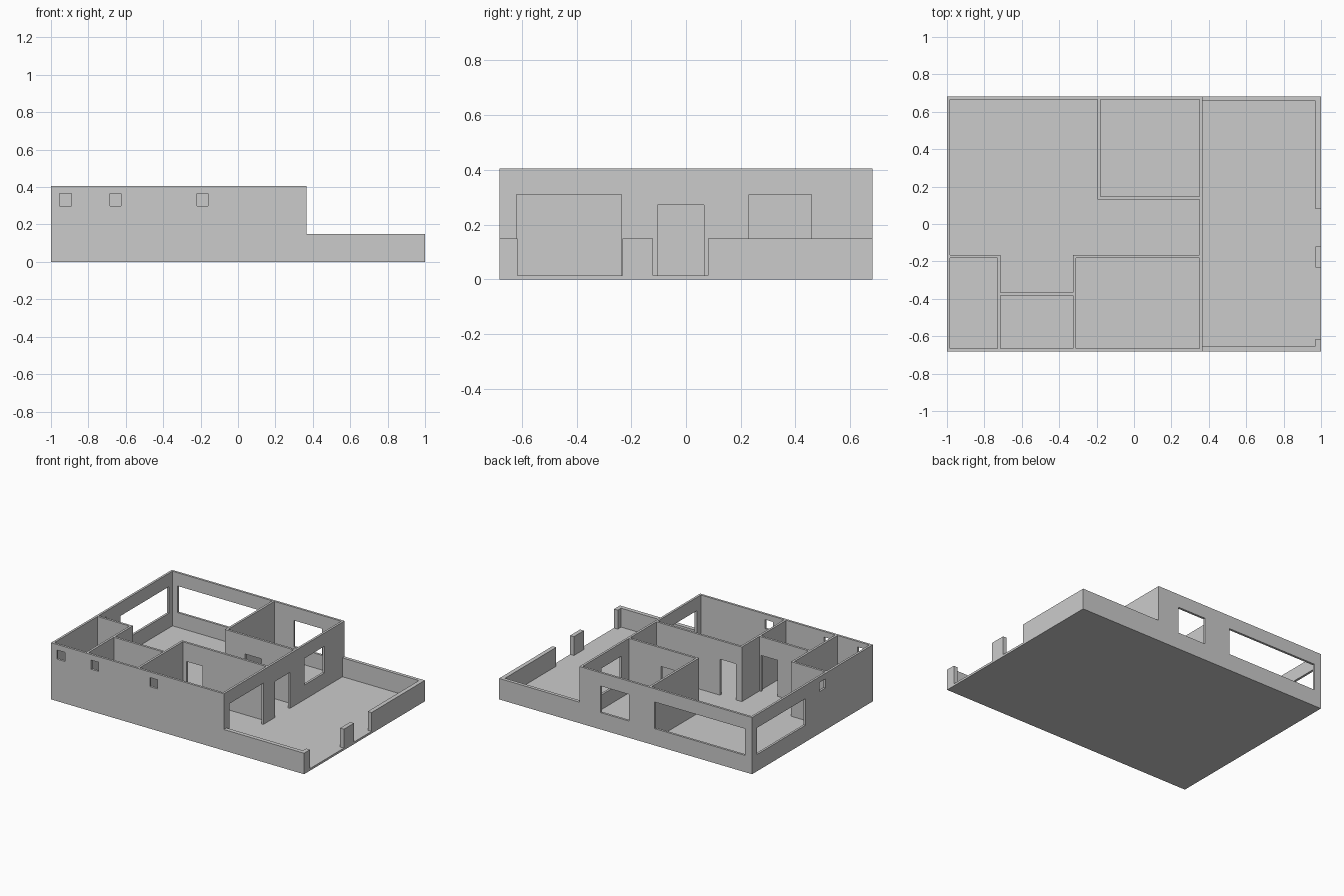
import bpy
import bmesh
from mathutils import Vector

cube = bpy.data.objects.get("Cube")
if cube:
    bpy.data.objects.remove(cube, do_unlink=True)

# Single plaster colour
plaster = bpy.data.materials.new("plaster_grey")
plaster.use_nodes = True
GREY = (0.6, 0.6, 0.6, 1)
plaster.diffuse_color = GREY
plaster.node_tree.nodes["Principled BSDF"].inputs["Base Color"].default_value = GREY

# Main dimensions
FLOOR = 0.015
TOP = 0.405
YARD_TOP = 0.15
T = 0.016
SIDE = 0.682
HOUSE_X = 0.365
DOOR = (FLOOR, 0.272)
WINDOW = (0.12, 0.31)
VENT = (0.3, 0.365)


def finish(name, bm):
    bmesh.ops.recalc_face_normals(bm, faces=bm.faces)
    mesh = bpy.data.meshes.new(name)
    bm.to_mesh(mesh)
    bm.free()
    mesh.materials.append(plaster)
    obj = bpy.data.objects.new(name, mesh)
    bpy.context.collection.objects.link(obj)
    return obj


def wall(name, axis, start, end, pos, openings=(), bottom=FLOOR, top=TOP, thick=T):
    """Wall along x or y, from pos to pos + thick; openings are (from, to, (low, high))."""
    def point(a, z):
        return (a, pos, z) if axis == "x" else (pos, a, z)

    along = sorted({start, end, *(v for o in openings for v in o[:2])})
    levels = sorted({bottom, top, *(v for o in openings for v in o[2])})
    bm = bmesh.new()
    grid = {(a, z): bm.verts.new(point(a, z)) for a in along for z in levels}
    for a, b in zip(along, along[1:]):
        for low, high in zip(levels, levels[1:]):
            if any(o[0] <= a < o[1] and o[2][0] <= low < o[2][1] for o in openings):
                continue
            bm.faces.new([grid[a, low], grid[b, low], grid[b, high], grid[a, high]])
    bmesh.ops.delete(bm, geom=[v for v in bm.verts if not v.link_faces], context="VERTS")
    # Thicken the pierced sheet
    result = bmesh.ops.extrude_face_region(bm, geom=bm.faces[:], use_keep_orig=True)
    moved = [g for g in result["geom"] if isinstance(g, bmesh.types.BMVert)]
    shift = Vector((0, thick, 0)) if axis == "x" else Vector((thick, 0, 0))
    bmesh.ops.translate(bm, verts=moved, vec=shift)
    return finish(name, bm)


# Floor slab under house and yard
bm = bmesh.new()
bmesh.ops.create_cube(bm, size=1)
bmesh.ops.scale(bm, vec=(2, 2 * SIDE, FLOOR), verts=bm.verts)
bmesh.ops.translate(bm, vec=(0, 0, FLOOR / 2), verts=bm.verts)
finish("floor_slab", bm)

# Outer house walls
wall("house_front_wall", "x", -1, HOUSE_X, -SIDE,
     [(-0.955, -0.89, VENT), (-0.685, -0.625, VENT), (-0.22, -0.16, VENT)])
wall("house_back_wall", "x", -1, HOUSE_X, SIDE - T,
     [(-0.945, -0.23, WINDOW), (-0.025, 0.197, WINDOW)])
wall("house_right_wall", "y", -SIDE + T, SIDE - T, -1,
     [(-0.145, -0.08, VENT), (0.08, 0.627, WINDOW)])
wall("house_left_wall", "y", -SIDE + T, SIDE - T, HOUSE_X - T,
     [(-0.62, -0.235, (FLOOR, 0.31)), (-0.105, 0.065, DOOR), (0.23, 0.458, WINDOW)])

# Inner partitions
inner_x = HOUSE_X - T
wall("back_room_side_wall", "y", 0.13, SIDE - T, -0.195)
wall("back_room_front_wall", "x", -0.195 + T, inner_x, 0.13, [(-0.035, 0.095, DOOR)])
wall("garage_side_wall", "y", -SIDE + T, -0.165, -0.326)
wall("garage_back_wall", "x", -0.31, inner_x, -0.165 - T, [(-0.28, -0.152, DOOR)])
wall("small_room_back_wall", "x", -0.715, -0.326, -0.365 - T, [(-0.466, -0.338, DOOR)])
wall("corner_room_side_wall", "y", -SIDE + T, -0.165, -0.731, [(-0.335, -0.207, DOOR)])
wall("corner_room_back_wall", "x", -1 + T, -0.731, -0.165 - T)

# Low yard walls with two gateways
Y = 0.03
wall("yard_front_wall", "x", HOUSE_X, 1, -SIDE, top=YARD_TOP, thick=Y)
wall("yard_back_wall", "x", HOUSE_X, 1, SIDE - 0.024, top=YARD_TOP, thick=0.024)
for name, a, b in (("yard_corner_post", -SIDE + Y, -0.615),
                   ("yard_gate_post", -0.232, -0.12),
                   ("yard_side_wall", 0.08, SIDE - 0.024)):
    wall(name, "y", a, b, 1 - Y, top=YARD_TOP, thick=Y)
